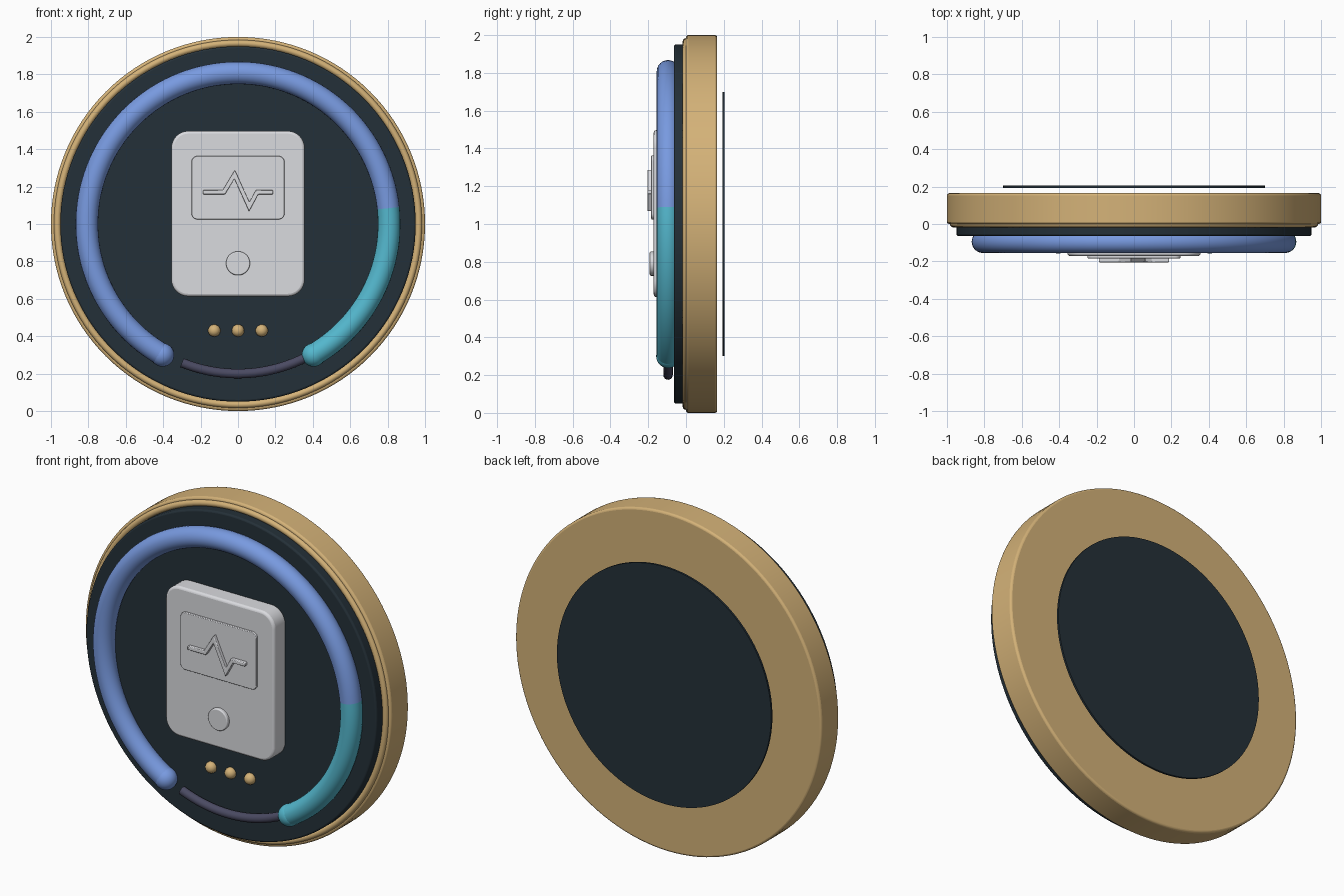
import bpy, bmesh, math
from mathutils import Vector

if "Cube" in bpy.data.objects:
    bpy.data.objects.remove(bpy.data.objects["Cube"])

CZ = 1.0  # height of the dial axis


def material(name, r, g, b):
    lin = [((c / 255 + 0.055) / 1.055) ** 2.4 for c in (r, g, b)]
    m = bpy.data.materials.new(name)
    m.diffuse_color = (*lin, 1)
    m.use_nodes = True
    m.node_tree.nodes["Principled BSDF"].inputs["Base Color"].default_value = m.diffuse_color
    return m


gold = material("gold", 212, 178, 120)
dark = material("dark slate", 36, 48, 56)
blue = material("blue", 120, 154, 224)
teal = material("teal", 84, 184, 206)
purple = material("muted purple", 74, 74, 98)
silver = material("silver", 218, 219, 223)


def finish(ob, name, mat, bevel=0, segments=3):
    ob.name = ob.data.name = name
    ob.data.materials.append(mat)
    if bevel:
        mod = ob.modifiers.new("bevel", "BEVEL")
        mod.width, mod.segments = bevel, segments
        mod.limit_method, mod.angle_limit = "ANGLE", math.radians(40)
    bpy.ops.object.select_all(action="DESELECT")
    ob.select_set(True)
    bpy.context.view_layer.objects.active = ob
    bpy.ops.object.shade_smooth_by_angle(angle=math.radians(35))
    return ob


def mesh_object(name, bm, mat, bevel=0, segments=3):
    bmesh.ops.recalc_face_normals(bm, faces=bm.faces)
    me = bpy.data.meshes.new(name)
    bm.to_mesh(me)
    bm.free()
    ob = bpy.data.objects.new(name, me)
    bpy.context.collection.objects.link(ob)
    return finish(ob, name, mat, bevel, segments)


def disc(name, r, y0, y1, mat, bevel=0, x=0, z=CZ, sides=128):
    bpy.ops.mesh.primitive_cylinder_add(vertices=sides, radius=r, depth=y1 - y0,
                                        location=(x, (y0 + y1) / 2, z),
                                        rotation=(math.pi / 2, 0, 0))
    return finish(bpy.context.object, name, mat, bevel)


def ball(name, r, x, y, z, mat):
    bpy.ops.mesh.primitive_uv_sphere_add(segments=24, ring_count=16, radius=r,
                                         location=(x, y, z))
    return finish(bpy.context.object, name, mat)


def tube_arc(name, major, minor, y, a0, a1, mat, sides=24):
    """Round tube bent along an arc in the dial plane, angles in degrees."""
    bm = bmesh.new()
    steps = max(8, int(abs(a1 - a0) / 2.5))
    rings = []
    for i in range(steps + 1):
        a = math.radians(a0 + (a1 - a0) * i / steps)
        ring = []
        for j in range(sides):
            t = 2 * math.pi * j / sides
            r = major + minor * math.cos(t)
            ring.append(bm.verts.new((r * math.cos(a), y + minor * math.sin(t),
                                      CZ + r * math.sin(a))))
        rings.append(ring)
    for p, q in zip(rings, rings[1:]):
        for j in range(sides):
            k = (j + 1) % sides
            bm.faces.new((p[j], p[k], q[k], q[j]))
    bm.faces.new(rings[0])
    bm.faces.new(rings[-1])
    return mesh_object(name, bm, mat)


def slab(name, outline, y0, y1, mat, bevel=0, segments=3):
    """Extrude an x, z outline from y0 to y1."""
    bm = bmesh.new()
    face = bm.faces.new([bm.verts.new((x, y0, z)) for x, z in outline])
    out = bmesh.ops.extrude_face_region(bm, geom=[face])
    verts = [v for v in out["geom"] if isinstance(v, bmesh.types.BMVert)]
    bmesh.ops.translate(bm, verts=verts, vec=(0, y1 - y0, 0))
    return mesh_object(name, bm, mat, bevel, segments)


def rounded_rect(x0, x1, z0, z1, r, n=8):
    pts = []
    corners = ((x1 - r, z1 - r), (x0 + r, z1 - r), (x0 + r, z0 + r), (x1 - r, z0 + r))
    for q, (cx, cz) in enumerate(corners):
        for i in range(n + 1):
            a = math.pi / 2 * (q + i / n)
            pts.append((cx + r * math.cos(a), cz + r * math.sin(a)))
    return pts


def ribbon(path, width):
    """Mitred outline around an open x, z path."""
    pts = [Vector(p) for p in path]
    left, right = [], []
    for i, p in enumerate(pts):
        d0 = (p - pts[i - 1]).normalized() if i else (pts[1] - p).normalized()
        d1 = (pts[i + 1] - p).normalized() if i < len(pts) - 1 else d0
        n0, n1 = Vector((-d0.y, d0.x)), Vector((-d1.y, d1.x))
        m = (n0 + n1).normalized()
        m *= width / 2 / m.dot(n0)
        left.append(p + m)
        right.append(p - m)
    return left + right[::-1]


# Casing: gold body, rim bead, dark face and separate back pad
disc("body", 1.0, 0.0, 0.165, gold, 0.012)
bpy.ops.mesh.primitive_torus_add(major_radius=0.966, minor_radius=0.018,
                                 major_segments=128, minor_segments=16,
                                 location=(0, 0, CZ), rotation=(math.pi / 2, 0, 0))
finish(bpy.context.object, "rim_bead", gold)
disc("face", 0.95, -0.064, 0.04, dark, 0.01)
disc("back_pad", 0.70, 0.193, 0.205, dark)

# Progress ring with rounded ends, and the thin track in its gap
R, T, Y = 0.808, 0.06, -0.095
tube_arc("ring_blue", R, T, Y, 6, 240, blue)
tube_arc("ring_teal", R, T, Y, -60, 6, teal)
for name, angle, mat in (("ring_end_blue", 240, blue), ("ring_end_teal", -60, teal)):
    a = math.radians(angle)
    ball(name, 0.063, R * math.cos(a), Y, CZ + R * math.sin(a), mat)
tube_arc("track", 0.80, 0.025, Y, 248, 297, purple, 16)

# Device in the middle: plate, screen, pulse line and button
slab("plate", rounded_rect(-0.356, 0.356, 0.613, 1.497, 0.09), -0.171, -0.06, silver, 0.014)
slab("screen", rounded_rect(-0.248, 0.248, 1.025, 1.363, 0.03), -0.184, -0.165, silver, 0.003, 2)
pulse = [(-0.187, 1.17), (-0.075, 1.17), (-0.018, 1.265), (0.06, 1.092), (0.102, 1.17), (0.187, 1.17)]
slab("pulse_line", ribbon(pulse, 0.022), -0.205, -0.18, silver, 0.004, 2)
disc("button", 0.064, -0.192, -0.165, silver, 0.006, z=0.79, sides=48)

# Three indicator dots
for i in (-1, 0, 1):
    ball(f"dot_{i + 2}", 0.033, 0.127 * i, -0.068, 0.43, gold)
